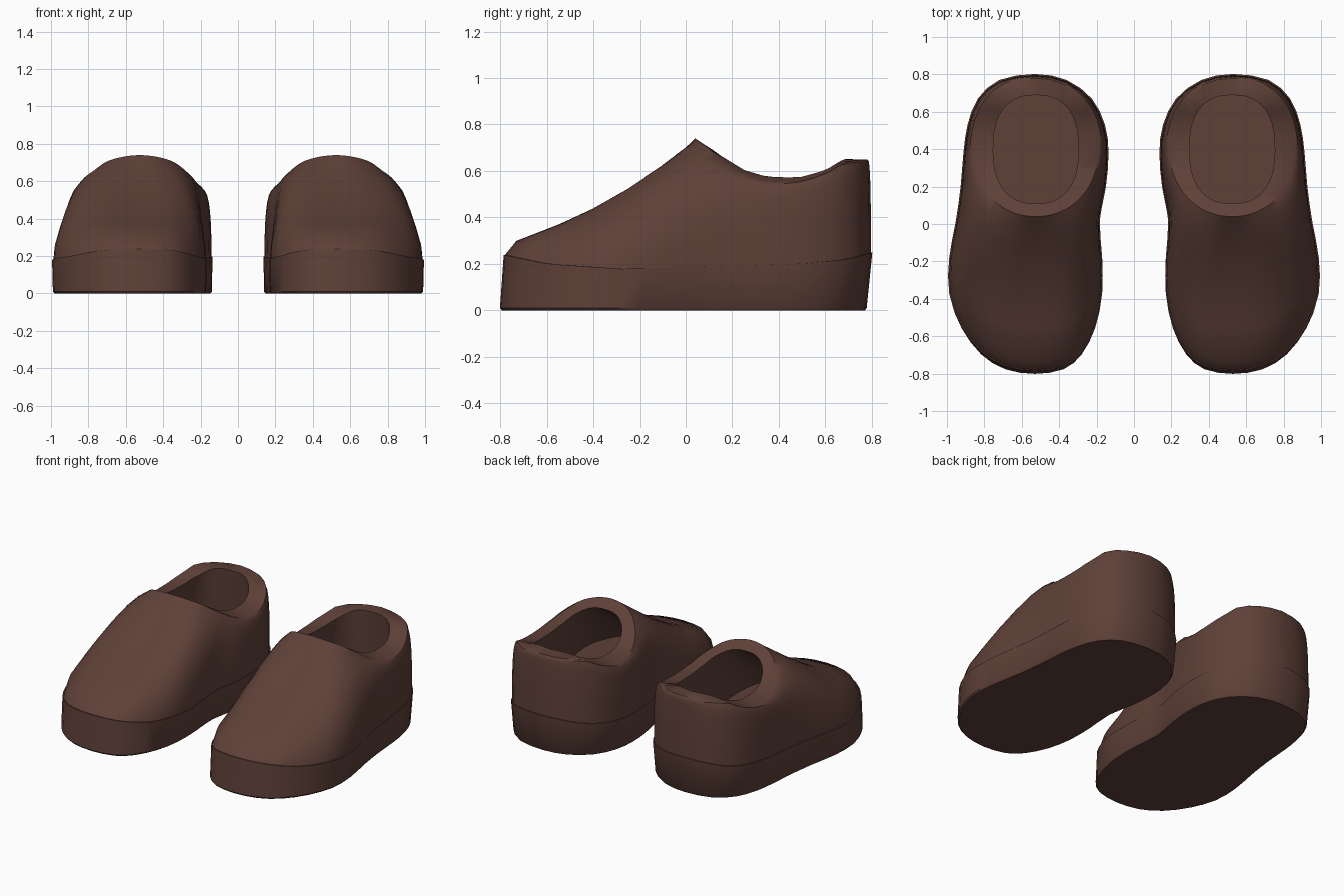
import bpy, math

if "Cube" in bpy.data.objects:
    bpy.data.objects.remove(bpy.data.objects["Cube"])

brown = bpy.data.materials.new("dark_brown")
brown.diffuse_color = (0.112, 0.052, 0.039, 1)
brown.use_nodes = True
brown.node_tree.nodes["Principled BSDF"].inputs["Base Color"].default_value = brown.diffuse_color

CX = 0.53
# footprint stations, toe to heel: y, outer x, inner x, matching angle on the opening
STATIONS = [(-.785, .53, .53, 0), (-.76, .69, .375, 9), (-.68, .82, .277, 18),
            (-.54, .925, .205, 28), (-.37, .988, .17, 38), (-.18, .988, .17, 50),
            (.02, .952, .183, 64), (.20, .927, .15, 80), (.38, .912, .136, 97),
            (.53, .89, .155, 114), (.67, .835, .225, 133), (.77, .72, .36, 155),
            (.802, .53, .53, 180)]
SEAM_Z = [(-.79, .24), (-.6, .2), (-.27, .178), (.1, .188), (.5, .2), (.7, .22), (.8, .248)]
RIM_Z = [(.04, .74), (.09, .71), (.15, .66), (.25, .595), (.33, .57), (.41, .56), (.5, .565),
         (.6, .595), (.68, .648), (.78, .65)]
# centre line of the vamp, as (distance, rise) fractions
VAMP = [(0, 0), (.06, .12), (.28, .26), (.46, .39), (.65, .56), (.83, .76), (.95, .92), (1, 1)]


def interp(table, y):
    if y <= table[0][0]:
        return table[0][1]
    for (a, p), (b, q) in zip(table, table[1:]):
        if y <= b:
            return p + (q - p) * (y - a) / (b - a)
    return table[-1][1]


# counter-clockwise loop of (x, y, angle, station index), rounded with one extra point per gap
BASE = [(s[1], s[0], s[3], i) for i, s in enumerate(STATIONS)]
BASE += [(s[2], s[0], 360 - s[3], i) for i, s in reversed(list(enumerate(STATIONS))) if 0 < i < 12]


def station(j):
    turn, k = divmod(j, len(BASE))
    x, y, a, i = BASE[k]
    return (x, y, a + 360 * turn, i)


LOOP = []
for j in range(len(BASE)):
    LOOP.append(station(j))
    LOOP.append(tuple((9 * (b + c) - a - d) / 16 for a, b, c, d in
                      zip(station(j - 1), station(j), station(j + 1), station(j + 2))))


def seam(x, y, inset):
    k = inset / 0.42
    return (x + (CX - x) * k, y * (1 - inset / 0.8), interp(SEAM_Z, y))


def power(v, e):
    return math.copysign(abs(v) ** e, v)


def opening(angle, cy, rx, ry, lift, e):
    a = math.radians(angle)
    y = cy - ry * power(math.cos(a), e)
    return (0.525 + rx * power(math.sin(a), e), y, interp(RIM_Z, y) + lift * abs(math.sin(a)))


def lerp(p, q, t):
    return tuple(a + (b - a) * t for a, b in zip(p, q))


def loft(name, rings, cap_bottom, cap_top):
    n = len(rings[0])
    verts = [v for r in rings for v in r]
    faces = [(k * n + i, k * n + (i + 1) % n, (k + 1) * n + (i + 1) % n, (k + 1) * n + i)
             for k in range(len(rings) - 1) for i in range(n)]
    if cap_bottom:
        faces.append(tuple(reversed(range(n))))
    if cap_top:
        faces.append(tuple(range(len(verts) - n, len(verts))))
    me = bpy.data.meshes.new(name)
    me.from_pydata(verts, [], faces)
    me.materials.append(brown)
    ob = bpy.data.objects.new(name, me)
    bpy.context.collection.objects.link(ob)
    # the second shoe is the mirror image
    mod = ob.modifiers.new("other_shoe", 'MIRROR')
    mod.use_mirror_merge = False
    bpy.ops.object.select_all(action='DESELECT')
    ob.select_set(True)
    bpy.context.view_layer.objects.active = ob
    bpy.ops.object.shade_smooth_by_angle(angle=math.radians(38))
    return ob


# sole: leans forward slightly, small chamfer at the ground
def ground(x, y, inset, z):
    px, py, _ = seam(x, y, inset)
    return (px, py - 0.02, z)


sole = [[ground(x, y, .012, 0) for x, y, a, i in LOOP],
        [ground(x, y, .004, .01) for x, y, a, i in LOOP],
        [seam(x, y, 0) for x, y, a, i in LOOP],
        [seam(x, y, .03) for x, y, a, i in LOOP]]
loft("soles", sole, True, False)

# upper: every column runs from the seam to the rim of the opening
rings = []
for k, (fs, fv) in enumerate(VAMP):
    t = math.radians(90 * k / 7)
    ring = []
    for x, y, a, i in LOOP:
        # rounded over the ball of the foot, upright around the heel
        e = interp([(5.5, 1.1), (9, .65)], i)
        side = (1 - max(0, math.cos(t)) ** e, math.sin(t) ** e)
        w = min(1, max(0, i) / 6) ** 1.4
        s, v = lerp((fs, fv), side, w)
        p, q = seam(x, y, .006), opening(a, .41, .337, .37, -.01, .95)
        ring.append((p[0] + (q[0] - p[0]) * s, p[1] + (q[1] - p[1]) * s,
                     p[2] + (q[2] - p[2]) * v))
    rings.append(ring)

# flat rim band, inner lining and insole
inner = [opening(a, .40, .228, .29, .01, .82) for x, y, a, i in LOOP]
floor = [(CX + (x - CX) * .82, y * (.9 if y > 0 else .8), .21) for x, y, a, i in LOOP]
middle = [lerp(p, q, .5) for p, q in zip(inner, floor)]
middle = [(x, y, z - .02) for x, y, z in middle]
loft("uppers", rings + [inner, middle, floor], False, True)
